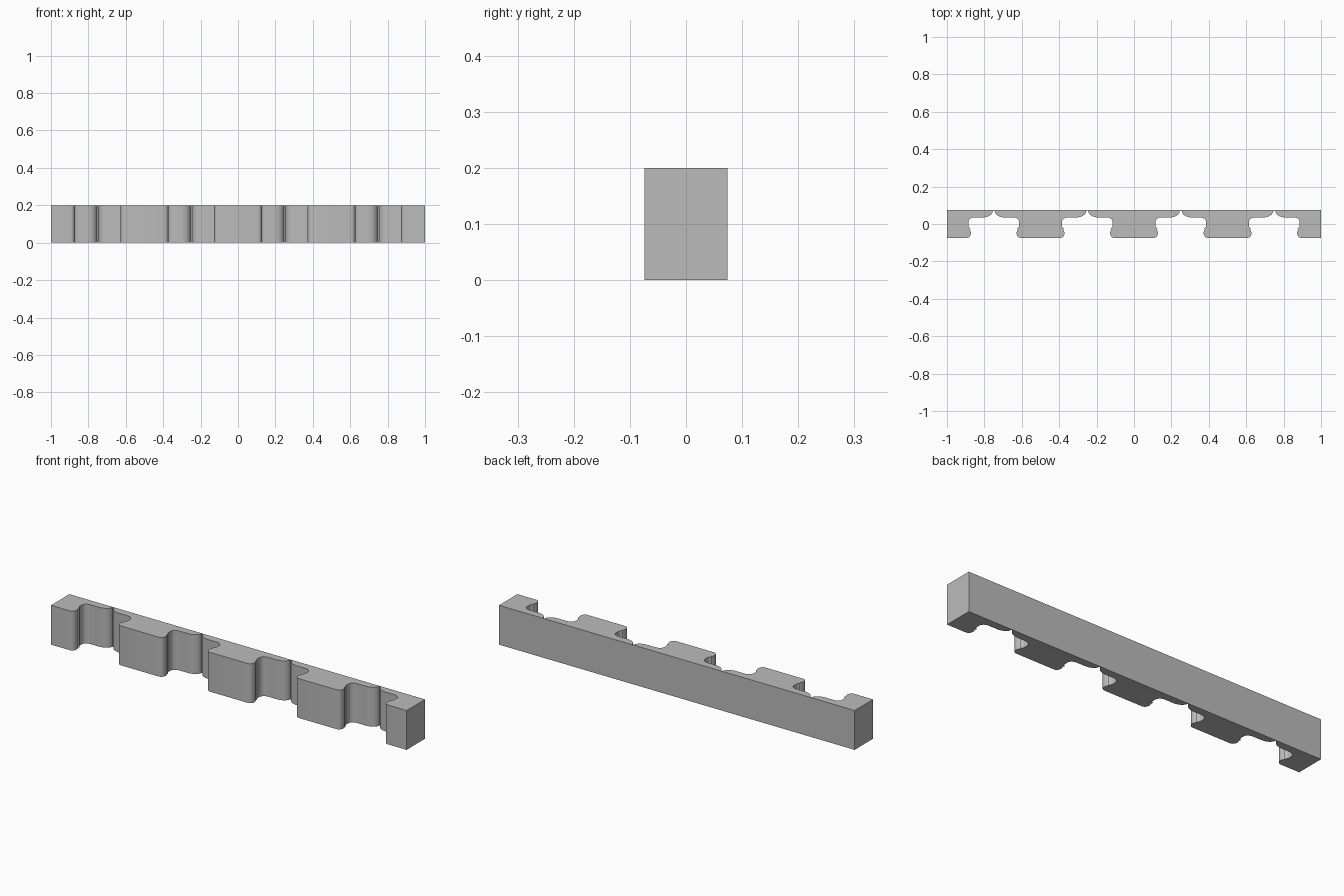
import bpy
import bmesh
from math import sin, cos, radians

if "Cube" in bpy.data.objects:
    bpy.data.objects.remove(bpy.data.objects["Cube"])

HALF_LENGTH, HALF_DEPTH, HEIGHT = 1.0, 0.074, 0.2
NOTCHES = (-0.75, -0.25, 0.25, 0.75)

stone = bpy.data.materials.new("light grey")
stone.use_nodes = True
grey = (0.5, 0.5, 0.5, 1)
stone.diffuse_color = grey
stone.node_tree.nodes["Principled BSDF"].inputs["Base Color"].default_value = grey


def arc(cx, cy, rx, ry, start, end, steps=8):
    """Points along an elliptical arc, angles in degrees."""
    angles = [radians(start + (end - start) * i / steps) for i in range(steps + 1)]
    return [(cx + rx * cos(a), cy + ry * sin(a)) for a in angles]


# Right half of one notch, from the pointed tip to the front face
half = arc(0.058, 0.071, 0.053, 0.036, 180, 270)         # flared tip
half += arc(0.105, 0.009, 0.031, 0.026, 90, 0)           # rounded shoulder
half += arc(0.105, -0.008, 0.031, 0.022, 0, -50, 5)      # inward hook
half += arc(0.143, -0.049, 0.021, 0.025, 130, 270)       # rounded lip

# Front outline from left to right, closed by the flat back
outline = [(-HALF_LENGTH, HALF_DEPTH), (-HALF_LENGTH, -HALF_DEPTH)]
for centre in NOTCHES:
    outline += [(centre - x, y) for x, y in reversed(half)]
    outline += [(centre + x, y) for x, y in half]
outline += [(HALF_LENGTH, -HALF_DEPTH), (HALF_LENGTH, HALF_DEPTH)]

# Extrude the outline into the moulding
bm = bmesh.new()
base = bm.faces.new([bm.verts.new((x, y, 0)) for x, y in outline])
top = bmesh.ops.extrude_face_region(bm, geom=[base], use_keep_orig=True)["geom"]
bmesh.ops.translate(bm, vec=(0, 0, HEIGHT),
                    verts=[v for v in top if isinstance(v, bmesh.types.BMVert)])
bmesh.ops.recalc_face_normals(bm, faces=bm.faces)

mesh = bpy.data.meshes.new("notched_moulding")
bm.to_mesh(mesh)
bm.free()
mesh.materials.append(stone)
moulding = bpy.data.objects.new("notched_moulding", mesh)
bpy.context.collection.objects.link(moulding)

# Smooth the curves and keep the corners crisp
bpy.ops.object.select_all(action="DESELECT")
moulding.select_set(True)
bpy.context.view_layer.objects.active = moulding
bpy.ops.object.shade_smooth_by_angle(angle=radians(35))
